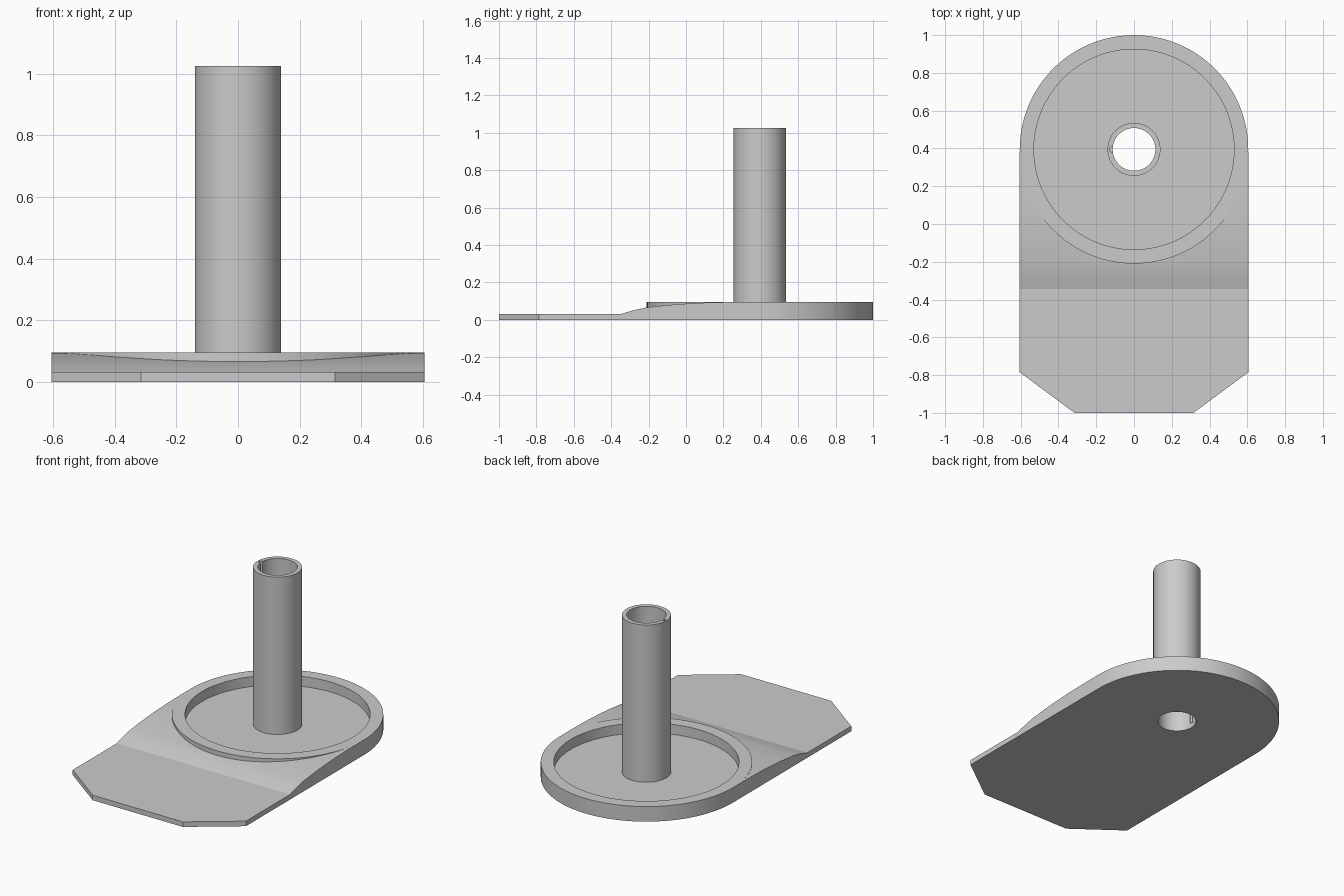
import bpy, bmesh, math

if "Cube" in bpy.data.objects:
    bpy.data.objects.remove(bpy.data.objects["Cube"])

CY, R, SEG = 0.395, 0.605, 96   # dish centre, radius, roundness

grey = bpy.data.materials.new("light_grey")
grey.diffuse_color = (0.6, 0.6, 0.6, 1)
grey.use_nodes = True
grey.node_tree.nodes["Principled BSDF"].inputs["Base Color"].default_value = grey.diffuse_color


def make_object(name, bm):
    bmesh.ops.recalc_face_normals(bm, faces=bm.faces)
    mesh = bpy.data.meshes.new(name)
    bm.to_mesh(mesh)
    bm.free()
    mesh.materials.append(grey)
    ob = bpy.data.objects.new(name, mesh)
    bpy.context.collection.objects.link(ob)
    return ob


def select(ob):
    bpy.ops.object.select_all(action='DESELECT')
    ob.select_set(True)
    bpy.context.view_layer.objects.active = ob


def lathe(name, profile, seg=SEG):
    """Revolve a closed (radius, z) loop around the dish axis."""
    bm = bmesh.new()
    rings = []
    for i in range(seg):
        a = 2 * math.pi * i / seg
        rings.append([bm.verts.new((r * math.cos(a), CY + r * math.sin(a), z))
                      for r, z in profile])
    n = len(profile)
    for i in range(seg):
        p, q = rings[i], rings[(i + 1) % seg]
        for j in range(n):
            k = (j + 1) % n
            bm.faces.new((p[j], q[j], q[k], p[k]))
    return make_object(name, bm)


def cut(ob, x, y, radius, z0, z1, seg):
    """Subtract an upright cylinder."""
    bpy.ops.mesh.primitive_cylinder_add(vertices=seg, radius=radius, depth=z1 - z0,
                                        location=(x, y, (z0 + z1) / 2))
    cutter = bpy.context.object
    cutter.hide_render = True
    mod = ob.modifiers.new("cut", 'BOOLEAN')
    mod.operation, mod.solver, mod.object = 'DIFFERENCE', 'EXACT', cutter
    select(ob)
    bpy.ops.object.modifier_apply(modifier=mod.name)
    bpy.data.objects.remove(cutter)


def smooth(ob, degrees):
    select(ob)
    bpy.ops.object.shade_smooth_by_angle(angle=math.radians(degrees))


# Round dish with raised rim, hollow post and through bore
dish = lathe("dish_and_post", [
    (0.113, 0), (R, 0), (R, 0.095), (0.53, 0.095), (0.53, 0.032),
    (0.14, 0.032), (0.14, 1.025), (0.113, 1.025)])
# Narrow groove down the inside of the post
cut(dish, -0.118, CY, 0.013, 0.032, 1.1, 16)
smooth(dish, 30)

# Tongue: loft of (y, half width, top height), with chamfered front corners
rows = [(-1, 0.315, 0.032), (-0.785, R, 0.032), (-0.345, R, 0.032),
        (-0.28, R, 0.051), (-0.21, R, 0.066), (-0.1, R, 0.078),
        (0, R, 0.086), (0.12, R, 0.092), (0.26, R, 0.095), (0.385, R, 0.095)]
bm = bmesh.new()
loops = [[bm.verts.new(p) for p in ((-w, y, 0), (w, y, 0), (w, y, z), (-w, y, z))]
         for y, w, z in rows]
for a, b in zip(loops, loops[1:]):
    for j in range(4):
        k = (j + 1) % 4
        bm.faces.new((a[j], a[k], b[k], b[j]))
bm.faces.new(loops[0])
bm.faces.new(loops[-1])
tongue = make_object("sloped_tongue", bm)
# Clear the space taken by the dish
cut(tongue, 0, CY, R - 0.001, -0.1, 0.3, SEG)
smooth(tongue, 10)
